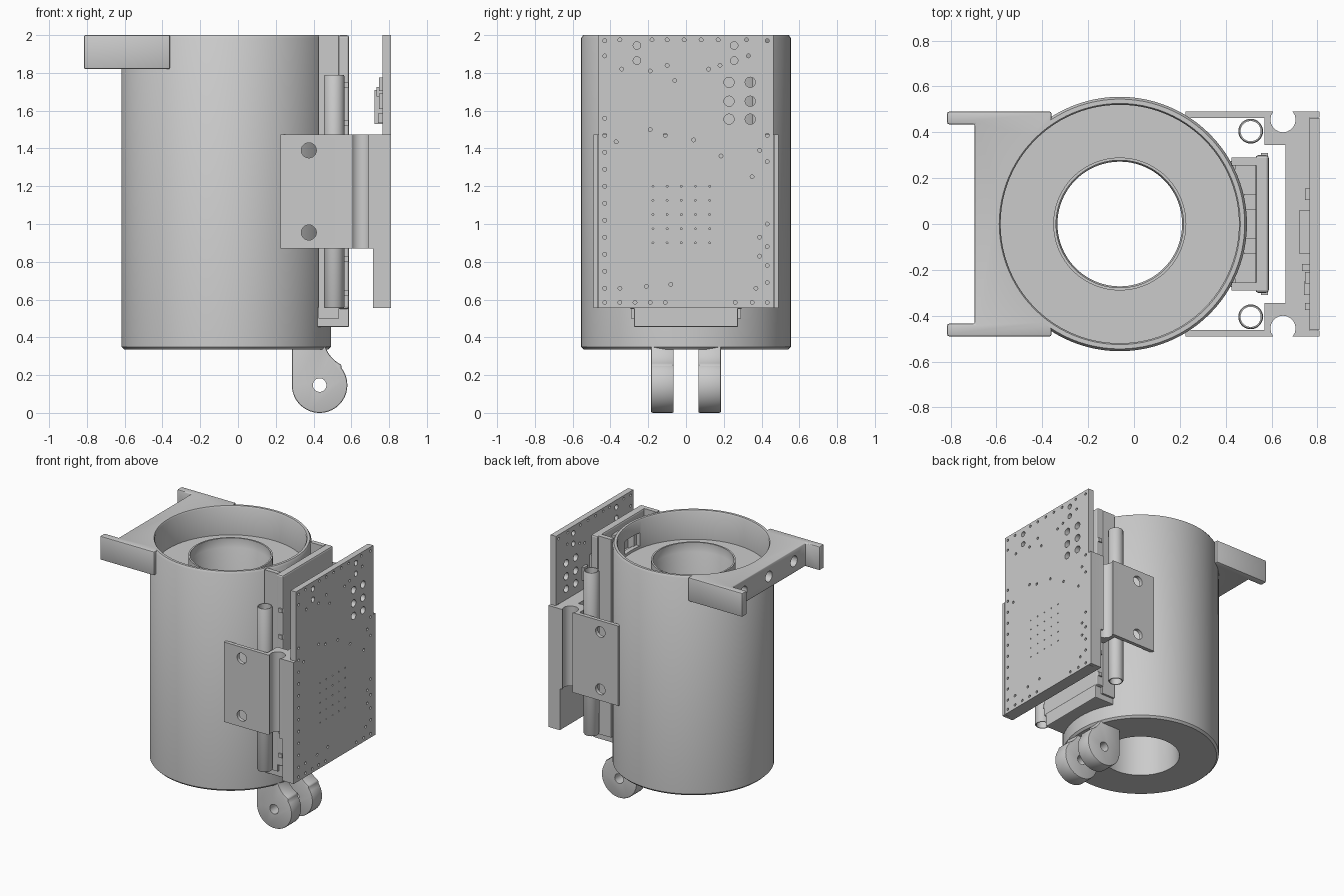
import bpy, bmesh, math
from mathutils import Matrix, Vector

cube = bpy.data.objects.get("Cube")
if cube:
    bpy.data.objects.remove(cube, do_unlink=True)

grey = bpy.data.materials.new("machined grey")
grey.use_nodes = True
grey.diffuse_color = (0.6, 0.6, 0.6, 1)
grey.node_tree.nodes["Principled BSDF"].inputs["Base Color"].default_value = (0.6, 0.6, 0.6, 1)

CX = -0.062  # axis of the main tube


def finish(name, bm):
    bmesh.ops.recalc_face_normals(bm, faces=bm.faces)
    mesh = bpy.data.meshes.new(name)
    bm.to_mesh(mesh)
    bm.free()
    mesh.materials.append(grey)
    ob = bpy.data.objects.new(name, mesh)
    bpy.context.collection.objects.link(ob)
    return ob


def activate(ob):
    bpy.ops.object.select_all(action='DESELECT')
    ob.select_set(True)
    bpy.context.view_layer.objects.active = ob


def smooth(ob):
    activate(ob)
    bpy.ops.object.shade_smooth_by_angle(angle=math.radians(35))


def add_box(bm, x, y, z):
    size = Vector((x[1] - x[0], y[1] - y[0], z[1] - z[0]))
    mid = Vector((sum(x), sum(y), sum(z))) / 2
    bmesh.ops.create_cube(bm, size=1, matrix=Matrix.Translation(mid) @ Matrix.Diagonal((*size, 1)))


def add_cyl(bm, centre, r, length, axis='Z', n=24):
    turn = {'X': Matrix.Rotation(math.pi / 2, 4, 'Y'),
            'Y': Matrix.Rotation(math.pi / 2, 4, 'X'), 'Z': Matrix()}[axis]
    bmesh.ops.create_cone(bm, cap_ends=True, segments=n, radius1=r, radius2=r, depth=length,
                          matrix=Matrix.Translation(centre) @ turn)


def box(name, x, y, z):
    bm = bmesh.new()
    add_box(bm, x, y, z)
    return finish(name, bm)


def prism(name, outline, axis, lo, hi):
    """Extrude an outline along Z (x, y points) or Y (x, z points)."""
    bm = bmesh.new()
    place = (lambda a, b: (a, b, lo)) if axis == 'Z' else (lambda a, b: (a, lo, b))
    face = bm.faces.new([bm.verts.new(place(a, b)) for a, b in outline])
    new = bmesh.ops.extrude_face_region(bm, geom=[face])["geom"]
    step = (0, 0, hi - lo) if axis == 'Z' else (0, hi - lo, 0)
    bmesh.ops.translate(bm, vec=step, verts=[v for v in new if isinstance(v, bmesh.types.BMVert)])
    return finish(name, bm)


def lathe(name, profile, centre, n=96):
    bm = bmesh.new()
    rings = []
    for i in range(n):
        a = math.tau * i / n
        rings.append([bm.verts.new((centre[0] + r * math.cos(a), centre[1] + r * math.sin(a), z))
                      for r, z in profile])
    m = len(profile)
    for i in range(n):
        p, q = rings[i], rings[(i + 1) % n]
        for j in range(m):
            bm.faces.new((p[j], q[j], q[(j + 1) % m], p[(j + 1) % m]))
    return finish(name, bm)


def bevel(ob, width):
    mod = ob.modifiers.new("bevel", 'BEVEL')
    mod.width, mod.segments, mod.limit_method = width, 2, 'ANGLE'
    mod.angle_limit = math.radians(40)
    activate(ob)
    bpy.ops.object.modifier_apply(modifier=mod.name)


def cut(ob, cutter_bm):
    cutter = finish("cutter", cutter_bm)
    cutter.hide_render = True
    mod = ob.modifiers.new("cut", 'BOOLEAN')
    mod.operation, mod.solver, mod.object = 'DIFFERENCE', 'EXACT', cutter
    activate(ob)
    bpy.ops.object.modifier_apply(modifier=mod.name)
    bpy.data.objects.remove(cutter, do_unlink=True)


def arc(cx, cy, r, start, end, n=14):
    return [(cx + r * math.cos(math.radians(start + (end - start) * i / n)),
             cy + r * math.sin(math.radians(start + (end - start) * i / n))) for i in range(n + 1)]


# Main tube with recessed top and raised inner collar
tube = lathe("main_tube", [(.275, .335), (.54, .335), (.555, .35), (.555, 1.985), (.545, 2), (.526, 2),
                           (.52, 1.99), (.52, 1.78), (.29, 1.78), (.29, 1.87), (.278, 1.87),
                           (.278, 1.8), (.272, 1.79), (.272, .36)], (CX, 0))
bm = bmesh.new()
add_box(bm, (.4, .56), (-.09, .09), (1.8, 1.9))
cut(tube, bm)
smooth(tube)

# Rear mounting ear: web with two end tabs, hollowed around the tube
ear = prism("mounting_ear", [(-.36, -.49), (-.815, -.49), (-.815, -.435), (-.695, -.435), (-.695, .435),
                             (-.815, .435), (-.815, .49), (-.36, .49)], 'Z', 1.82, 2)
bevel(ear, .008)
bm = bmesh.new()
add_cyl(bm, (CX, 0, 1.9), .54, 1, n=96)
for y in (-.3, 0, .3):
    add_cyl(bm, (-.695, y, 1.91), .04, .2, 'X')
cut(ear, bm)
smooth(ear)

# Clamp bracket: back plate, grooved arms and side plates in one outline
half = [(.225, .49), (.59, .49)] + arc(.65, .455, .055, 140, 400) + [(.7, .49), (.765, .49)]
inner = [(.66, .345), (.57, .345), (.57, .462), (.225, .462)]
outline = half + [(x, -y) for x, y in reversed(half)] + [(x, -y) for x, y in reversed(inner)] + inner
bracket = prism("clamp_bracket", outline, 'Z', .87, 1.475)
bm = bmesh.new()
for z in (.955, 1.39):
    add_cyl(bm, (.375, 0, z), .04, 1.2, 'Y')
cut(bracket, bm)
smooth(bracket)

# Backing plate and rims that wrap the board edges
box("backing_plate", (.715, .766), (-.49, .49), (.555, .872))
for name, side in (("left", 1), ("right", -1)):
    box(name + "_board_rim", (.755, .81), sorted((side * .465, side * .49)), (.555, 1.475))

# Circuit board with drilled holes
board = box("circuit_board", (.765, .81), (-.463, .463), (.555, 2))
bm = bmesh.new()
X = .79


def drill(y, z, r, n=12):
    add_cyl(bm, (X, y, z), r, .2, 'X', n)


for z in (1.75, 1.65, 1.555):
    drill(.228, z, .027, 20)
    drill(.34, z, .027, 20)
for y in (-.26, .255):
    for z in (1.865, 1.945):
        drill(y, z, .02, 16)
for i in range(11):
    drill(-.43, .66 + i * .09, .01)
for y in (-.43, -.35, -.27, -.19, -.11, .26, .35, .43):
    drill(y, .585, .01)
for y in (-.35, -.18, -.1, -.01, .08, .17, .32):
    drill(y, 1.975, .01)
for y, z in ((-.43, 1.97), (-.43, 1.89), (.43, 1.97), (.33, 1.89), (-.34, 1.82), (-.19, 1.81), (-.1, 1.84),
             (.12, 1.82), (.18, 1.84), (-.06, 1.76), (-.19, 1.5), (-.11, 1.47), (.04, 1.445), (.185, 1.36),
             (-.37, 1.435), (.43, 1.47), (.39, 1.39), (.43, 1.33), (.35, 1.25), (.43, 1), (.39, .93),
             (.43, .88), (.39, .83), (.43, .78), (.43, .69), (-.35, .66), (-.21, .67), (-.08, .68), (.37, .66)):
    drill(y, z, .01)
for i in range(5):
    for j in range(5):
        drill(-.175 + i * .075, .9 + j * .075, .005, 6)
cut(board, bm)
smooth(board)

# Components on the inner face of the board
for i, (y, w, d, z, h) in enumerate(((-.035, .19, .045, 1.62, .18), (.13, .05, .02, 1.6, .1), (-.19, .03, .035, 1.7, .05),
                                     (-.235, .05, .02, 1.74, .07), (-.28, .06, .025, 1.56, .05),
                                     (-.36, .03, .02, 1.65, .08))):
    box(f"board_component_{i + 1}", (.767 - d, .767), (y - w / 2, y + w / 2), (z - h / 2, z + h / 2))

# Hollow guide rods
for name, y in (("left", .405), ("right", -.405)):
    smooth(lathe(name + "_guide_rod", [(.044, .555), (.05, .555), (.054, .562), (.054, 1.783), (.05, 1.79),
                                       (.044, 1.79)], (.509, y), 32))

# Carrier plate between tube and board, with flanges and ribs
carrier = box("carrier_plate", (.53, .588), (-.3, .3), (.55, 2))
bevel(carrier, .012)
bevel(box("carrier_foot", (.42, .588), (-.275, .275), (.455, .56)), .006)
for name, side in (("left", 1), ("right", -1)):
    box(name + "_carrier_flange", (.425, .535), sorted((side * .255, side * .29)), (.5, 2))
    box(name + "_carrier_rib", (.48, .535), sorted((side * .06, side * .13)), (.55, 1.95))
    for z in (.62, .8, 1.52, 1.72):
        box(f"{name}_carrier_clip_{round(z * 100)}", (.555, .585), sorted((side * .295, side * .31)), (z, z + .03))
box("carrier_core", (.44, .535), (-.26, .26), (.5, 1.78))

# Pair of pivot lugs below the foot
lug_outline = [(.45, .5), (.285, .5)] + arc(.432, .147, .147, 180, 398, 28) + arc(.615, .4, .16, 245, 185, 8)
for name, lo, hi in (("left", .065, .185), ("right", -.185, -.065)):
    lug = prism(name + "_pivot_lug", lug_outline, 'Y', lo, hi)
    bevel(lug, .008)
    bm = bmesh.new()
    add_cyl(bm, (.432, 0, .147), .036, .6, 'Y')
    cut(lug, bm)
    smooth(lug)
